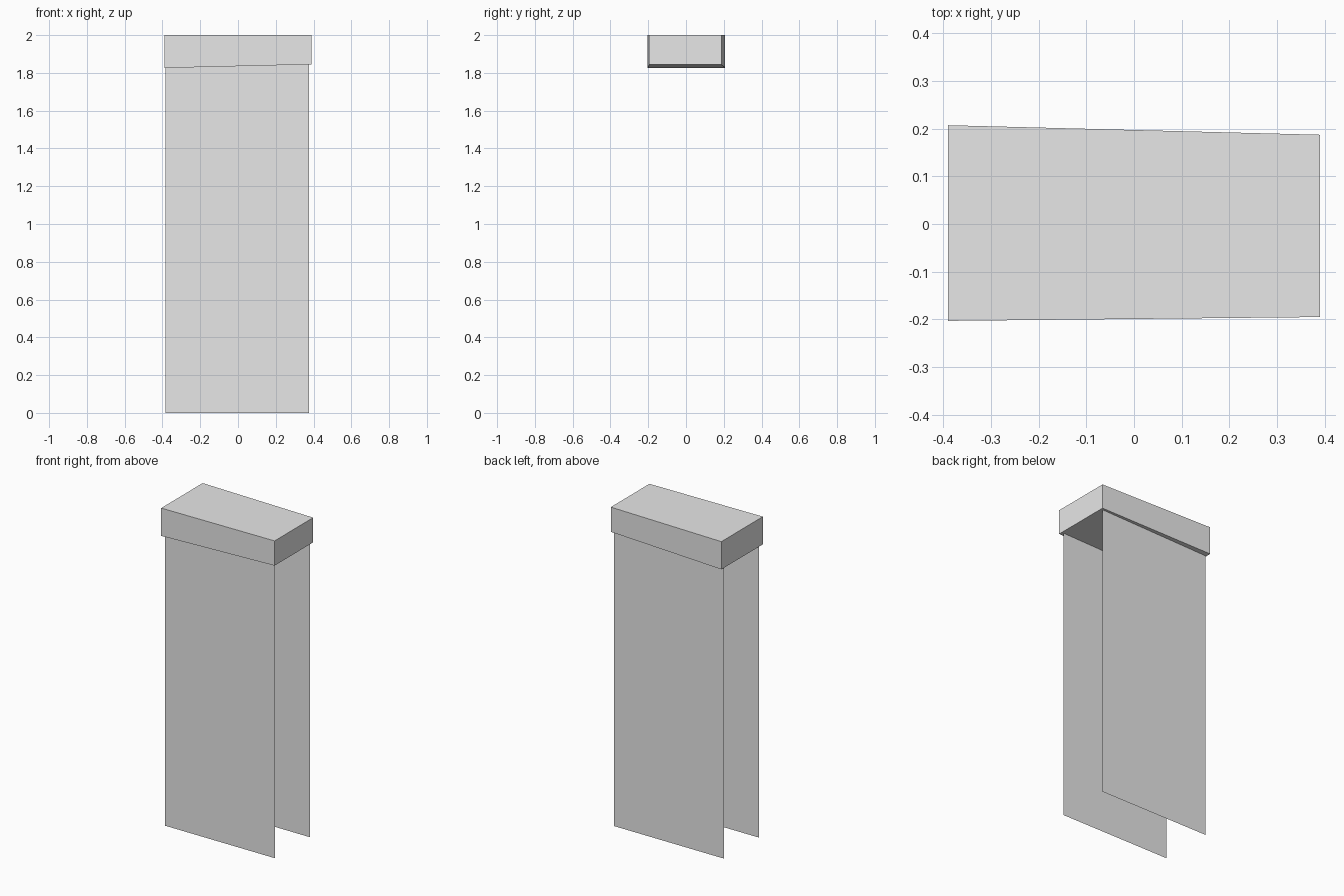
import bpy
import bmesh

# Remove the default cube
cube = bpy.data.objects.get("Cube")
if cube:
    bpy.data.objects.remove(cube, do_unlink=True)

# Single flat colour
grey = bpy.data.materials.new("light_grey")
grey.use_nodes = True
grey.diffuse_color = (0.8, 0.8, 0.8, 1)
grey.node_tree.nodes["Principled BSDF"].inputs["Base Color"].default_value = (0.8, 0.8, 0.8, 1)


def finish(name, bm):
    mesh = bpy.data.meshes.new(name)
    bm.to_mesh(mesh)
    bm.free()
    mesh.materials.append(grey)
    obj = bpy.data.objects.new(name, mesh)
    bpy.context.collection.objects.link(obj)
    return obj


# Cap: a block that tapers towards +x, with a sloping underside
HALF = 0.39
bm = bmesh.new()
bmesh.ops.create_cube(bm, size=2)
for v in bm.verts:
    wide = v.co.x < 0
    front = v.co.y < 0
    top = v.co.z > 0
    if front:
        y = -0.203 if wide else -0.195
    else:
        y = 0.207 if wide else 0.187
    z = 2.0 if top else (1.826 if wide else 1.845)
    v.co = (HALF if not wide else -HALF, y, z)
finish("cap", bm)


# Thin upright sheets hanging below the cap
def sheet(name, y, facing):
    bm = bmesh.new()
    corners = [(-0.385, 0), (0.377, 0), (0.377, 1.848), (-0.385, 1.848)]
    face = bm.faces.new([bm.verts.new((x, y, z)) for x, z in corners])
    face.normal_update()
    if face.normal.y * facing < 0:
        face.normal_flip()
    finish(name, bm)


sheet("front_panel", -0.172, -1)
sheet("back_panel", 0.173, 1)
